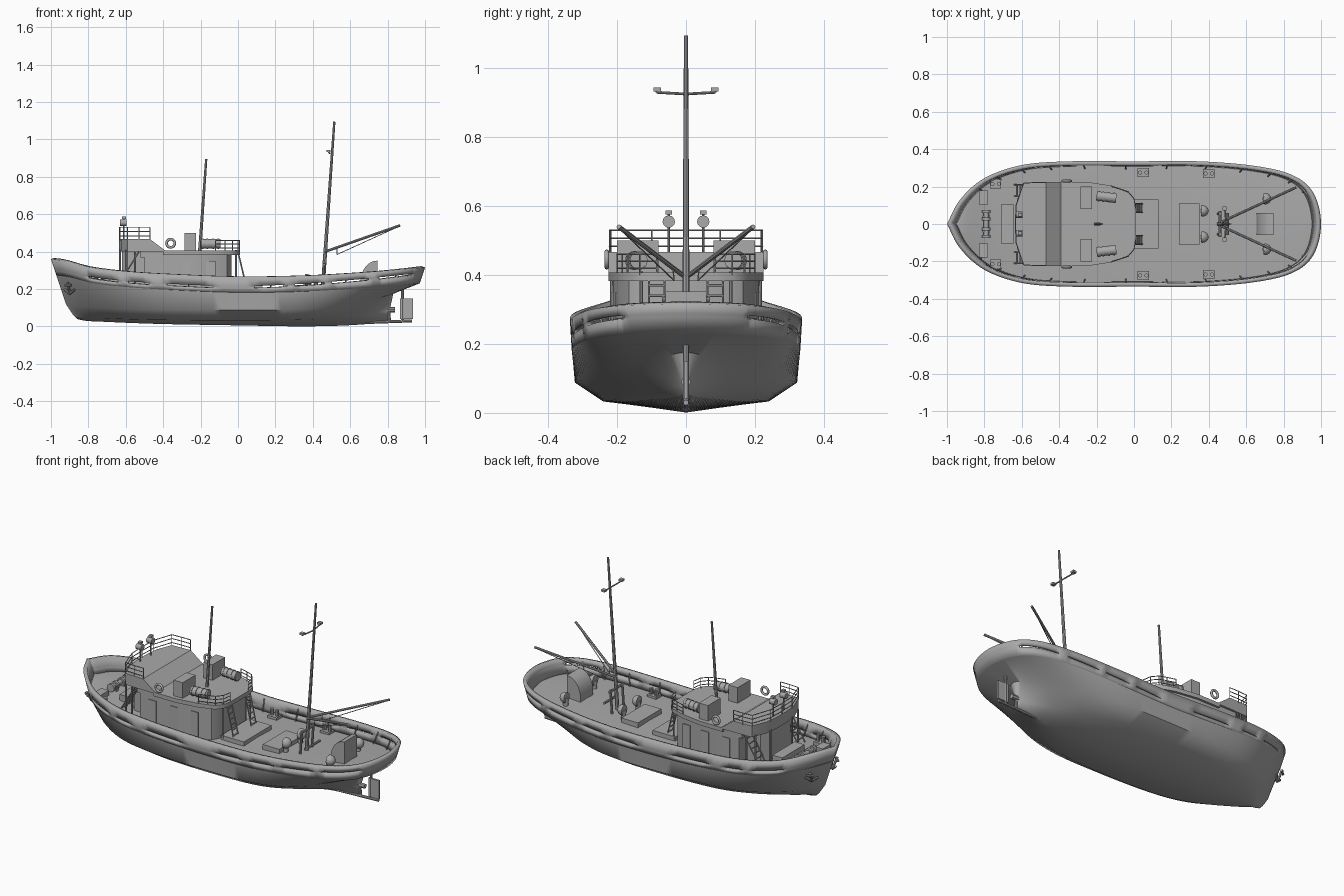
import bpy, bmesh, math
from mathutils import Vector

if "Cube" in bpy.data.objects:
    bpy.data.objects.remove(bpy.data.objects["Cube"])

grey = bpy.data.materials.new("plain grey")
grey.use_nodes = True
grey.diffuse_color = (0.4, 0.4, 0.4, 1)
grey.node_tree.nodes["Principled BSDF"].inputs["Base Color"].default_value = grey.diffuse_color


def finish(name, bm, mirror=False, thick=0, angle=35, recalc=True):
    if recalc:
        bmesh.ops.recalc_face_normals(bm, faces=bm.faces)
    mesh = bpy.data.meshes.new(name)
    bm.to_mesh(mesh)
    bm.free()
    mesh.materials.append(grey)
    ob = bpy.data.objects.new(name, mesh)
    bpy.context.collection.objects.link(ob)
    if mirror:
        mod = ob.modifiers.new("both sides", 'MIRROR')
        mod.use_axis = (False, True, False)
    if thick:
        mod = ob.modifiers.new("thickness", 'SOLIDIFY')
        mod.thickness, mod.offset = thick, -1
    bpy.ops.object.select_all(action='DESELECT')
    bpy.context.view_layer.objects.active = ob
    ob.select_set(True)
    bpy.ops.object.shade_smooth_by_angle(angle=math.radians(angle))
    return ob


def add_bar(bm, p, q, r, r2=None, sides=8):
    p, q = Vector(p), Vector(q)
    rot = (q - p).to_track_quat('Z', 'Y').to_matrix().to_4x4()
    rot.translation = (p + q) / 2
    bmesh.ops.create_cone(bm, cap_ends=True, segments=sides, radius1=r,
                          radius2=r2 or r, depth=(q - p).length, matrix=rot)


def bars(name, segs, r, mirror=False, sides=8, r2=None):
    bm = bmesh.new()
    for p, q in segs:
        add_bar(bm, p, q, r, r2, sides)
    return finish(name, bm, mirror)


def box(name, lo, hi, mirror=False):
    bm = bmesh.new()
    lo, hi = Vector(lo), Vector(hi)
    for v in bmesh.ops.create_cube(bm, size=1)["verts"]:
        v.co = [(a + b) / 2 + c * (b - a) for a, b, c in zip(lo, hi, v.co)]
    return finish(name, bm, mirror)


def block(name, plan, z0, ztop):
    """Solid across the centreline from (x, half width) stations; ztop depends on x."""
    bm = bmesh.new()
    rings = [[bm.verts.new(c) for c in ((x, -w, z0), (x, w, z0), (x, w, ztop(x)), (x, -w, ztop(x)))]
             for x, w in plan]
    for a, b in zip(rings, rings[1:]):
        for i in range(4):
            bm.faces.new((a[i], b[i], b[(i + 1) % 4], a[(i + 1) % 4]))
    bm.faces.new(rings[0])
    bm.faces.new(rings[-1])
    return finish(name, bm)


def railing(name, path, height, mirror=True):
    up = Vector((0, 0, height))
    path = [Vector(p) for p in path]
    segs = [(p, p + up) for p in path]
    for p, q in zip(path, path[1:]):
        segs += [(p + up * f, q + up * f) for f in (0.33, 0.67, 1)]
    return bars(name, segs, 0.0025, mirror, 5)


def smooth_row(points, per=8):
    pts = [Vector(p) for p in points]
    end = pts[-2].copy()
    end.y = -end.y
    pts = [2 * pts[0] - pts[1]] + pts + [end]
    out = []
    for a, b, c, d in zip(pts, pts[1:], pts[2:], pts[3:]):
        for i in range(per):
            t = i / per
            out.append((2 * b + (c - a) * t + (2 * a - 5 * b + 4 * c - d) * t * t
                        + (3 * b - a - 3 * c + d) * t ** 3) / 2)
    return out + [pts[-2]]


def loft(name, rows, skip=lambda r, x: False, **kw):
    bm = bmesh.new()
    grid = [[bm.verts.new(p) for p in row] for row in rows]
    for r, (a, b) in enumerate(zip(grid, grid[1:])):
        for i in range(len(a) - 1):
            if not skip(r, (a[i].co.x + a[i + 1].co.x) / 2):
                bm.faces.new((a[i], a[i + 1], b[i + 1], b[i]))
    bmesh.ops.remove_doubles(bm, verts=bm.verts, dist=0.0002)
    return finish(name, bm, True, recalc=False, **kw)


# Hull lines, bow to stern
rim = smooth_row([(-1, 0, .36), (-.93, .13, .35), (-.8, .245, .318), (-.6, .315, .295),
                  (-.35, .335, .28), (0, .335, .267), (.35, .335, .272), (.65, .31, .288),
                  (.85, .26, .303), (.96, .165, .312), (1, 0, .316)])
bilge = smooth_row([(-.92, 0, .12), (-.87, .07, .11), (-.76, .17, .1), (-.58, .265, .092),
                    (-.35, .31, .09), (0, .322, .088), (.3, .315, .09), (.52, .27, .105),
                    (.68, .19, .13), (.78, .09, .155), (.83, 0, .175)])
lower = smooth_row([(-.88, 0, .06), (-.83, .03, .05), (-.73, .09, .045), (-.56, .17, .038),
                    (-.35, .225, .034), (0, .24, .033), (.3, .225, .035), (.5, .16, .045),
                    (.65, .08, .06), (.75, .025, .075), (.81, 0, .08)])
keel = smooth_row([(-.86, 0, .04), (-.81, 0, .03), (-.71, 0, .025), (-.55, 0, .018),
                   (-.35, 0, .012), (0, 0, .006), (.3, 0, .001), (.5, 0, .003),
                   (.65, 0, .01), (.75, 0, .02), (.82, 0, .03)])
knuckle = [Vector((p.x * .972, p.y * .985, p.z - .085)) for p in rim]
loft("hull", [knuckle, bilge, lower, keel], angle=50)

# Bulwark with freeing slots
def between(offset):
    return [p.lerp(q, .68 - .3 * max(p.x, 0) + offset) for p, q in zip(rim, knuckle)]

slots = [(-.8, -.64), (-.6, -.47), (-.37, -.13), (.1, .26), (.29, .45), (.52, .69), (.76, .94)]
loft("bulwark", [rim, between(-.06), between(.06), knuckle],
     lambda r, x: r == 1 and any(a < x < b for a, b in slots), thick=.022)
loft("deck", [[Vector((p.x, 0, p.z + .012)) for p in knuckle], [p * 1 for p in knuckle]][::-1])

# Skeg, sternpost and rudder
bars("skeg", [((.6, 0, .018), (.93, 0, .03)), ((.8, 0, .17), (.81, 0, .03)),
              ((.88, 0, .03), (.88, 0, .2))], .008)
box("rudder", (.865, -.006, .04), (.935, .006, .15))
bars("propeller_shaft", [((.78, 0, .09), (.84, 0, .09))], .014)

# Deckhouse and wheelhouse
def roof_height(x):
    return .465 - .06 * min(max((x + .47) / .08, 0), 1)

block("deckhouse", [(-.5, .212), (-.25, .212), (-.12, .19), (-.06, .165), (-.035, .12)], .17, lambda x: .39)
block("fore_cabin", [(-.62, .1), (-.59, .14), (-.49, .14)], .19, lambda x: .455)
block("wheelhouse", [(-.52, .212), (-.47, .212), (-.39, .212)], .37, roof_height)
block("wheelhouse_roof", [(-.635, .05), (-.625, .13), (-.59, .22), (-.47, .225), (-.39, .225)],
      .4, lambda x: roof_height(x) + .002)
block("aft_roof", [(-.4, .225), (-.25, .225), (-.12, .205), (-.03, .175), (0, .14), (.012, .09)],
      .383, lambda x: .407)
bars("roof_posts", [((x, y, .2), (x, y, .41)) for x, y in ((-.6, .2), (-.63, .1), (-.55, .215), (-.01, .13))],
     .005, True)
for i, x in enumerate((-.44, -.3, -.17)):
    box(f"side_door_{i}", (x, .2, .2), (x + .05, .216 - .012 * (i == 2), .35), True)

# Railings, ladders and stairs
railing("fore_railing", [(-.633, 0, .46), (-.63, .1, .46), (-.59, .218, .46), (-.53, .222, .46),
                         (-.47, .222, .46)], .07)
railing("aft_railing", [(-.12, .2, .4), (-.07, .185, .4), (-.03, .17, .4), (0, .135, .4), (.008, .085, .4)], .06)


def ladder(name, foot, top, width, steps=7):
    foot, top, side = Vector(foot), Vector(top), Vector((0, width / 2, 0))
    segs = [(foot + s, top + s) for s in (side, -side)]
    for i in range(1, steps):
        p = foot.lerp(top, i / steps)
        segs.append((p - side, p + side))
    bars(name, segs, .004, True, 6)


ladder("aft_ladder", (.05, .085, .19), (0, .085, .4), .045)
ladder("fore_stairs", (-.64, .18, .22), (-.53, .18, .4), .06)

# Roof equipment
box("roof_locker", (-.285, .08, .4), (-.225, .2, .5), True)
bm = bmesh.new()
add_bar(bm, (-.2, .15, .442), (-.095, .138, .442), .025, sides=16)
for t in (.1, .35, .65, .9):
    p = Vector((-.2, .15, .442)).lerp(Vector((-.095, .138, .442)), t)
    add_bar(bm, p - Vector((.004, 0, 0)), p + Vector((.004, 0, 0)), .028, sides=16)
finish("life_raft", bm, True)
for side in (-1, 1):
    bpy.ops.mesh.primitive_torus_add(location=(-.36, side * .23, .445), rotation=(math.pi / 2, 0, 0),
                                     major_radius=.022, minor_radius=.007,
                                     major_segments=20, minor_segments=8)
    ring = bpy.context.object
    ring.name = "life_ring"
    ring.data.materials.append(grey)
    bpy.ops.object.shade_smooth()
bars("searchlight_post", [((-.61, .05, .46), (-.61, .05, .58))], .004, True)
bars("searchlight", [((-.63, .05, .555), (-.595, .05, .555))], .018, True, 12)
box("searchlight_cap", (-.62, .04, .575), (-.6, .06, .587), True)

# Masts and cargo booms
bars("fore_mast", [((-.205, 0, .4), (-.17, 0, .895))], .009, r2=.006)
bars("aft_mast", [((.452, 0, .19), (.515, 0, 1.095))], .011, r2=.006)
bars("mast_crossarm", [((.492, 0, .925), (.485, .085, .93)), ((.485, .085, .93), (.485, .085, .94))], .004, True)
box("mast_lamp", (.472, .072, .932), (.495, .094, .944), True)
bars("cargo_boom", [((.465, .01, .4), (.865, .195, .54))], .007, True)
bars("boom_rope", [((.53, .035, .385), (.86, .193, .535)), ((.53, .035, .385), (.53, .038, .42))], .0022, True, 5)
bars("mast_brace", [((.45, .055, .2), (.46, .055, .34)), ((.46, 0, .33), (.46, .07, .33)),
                    ((.5, 0, .25), (.5, .06, .25))], .007, True)

# Hatches, companionway and vents
block("main_hatch", [(-.02, .13), (.13, .13)], .18, lambda x: .215)
block("aft_hatch", [(.24, .11), (.35, .11)], .18, lambda x: .222)
block("fore_hatch", [(-.71, .105), (-.645, .105)], .2, lambda x: .265)
box("fore_locker", (-.83, .105, .22), (-.78, .18, .27), True)
block("companionway", [(.655 + .09 * (1 - math.cos(a * math.pi / 16)), .06) for a in range(9)], .19,
      lambda x: .24 + .112 * math.sqrt(max(0, 1 - ((.745 - x) / .09) ** 2)))
for name, x, y, z in (("mid_vent", .365, .07, .19), ("stern_vent", .7, .135, .2)):
    bm = bmesh.new()
    add_bar(bm, (x, y, z), (x, y, z + .06), .014, sides=12)
    head = bmesh.ops.create_uvsphere(bm, u_segments=14, v_segments=10, radius=.031)["verts"]
    for v in head:
        v.co = (x + max(v.co.x, -.006) * 1.1, v.co.y + y, v.co.z + z + .06)
    finish(name, bm, True)

# Windlass, bollards, stays and anchors
bars("windlass", [((-.79, 0, .27), (-.79, .075, .27))], .014, True, 12)
bars("windlass_drum", [((-.79, y, .27), (-.79, y + .015, .27)) for y in (.02, .06)], .024, True, 12)
box("windlass_bed", (-.81, .03, .22), (-.77, .045, .275), True)
for x, y, z in ((.05, .275, .18), (.4, .27, .185), (-.74, .215, .23)):
    box("bollard_base", (x - .03, y - .025, z), (x + .03, y + .025, z + .02), True)
    bars("bollard", [((x + d, y, z), (x + d, y, z + .055)) for d in (-.017, .017)], .011, True, 10)
stays = [(p, q + Vector((0, -.035, .004)))
         for p, q in zip(rim[14:74:5], knuckle[14:74:5])]
bars("bulwark_stays", [(p + Vector((0, -.024, -.01)), q) for p, q in stays], .004, True, 5)
bars("anchor", [((-.91, .13, .235), (-.9, .095, .175)), ((-.9, .095, .175), (-.93, .085, .2)),
                ((-.9, .095, .175), (-.872, .125, .2)), ((-.925, .115, .22), (-.893, .14, .22))], .007, True)
